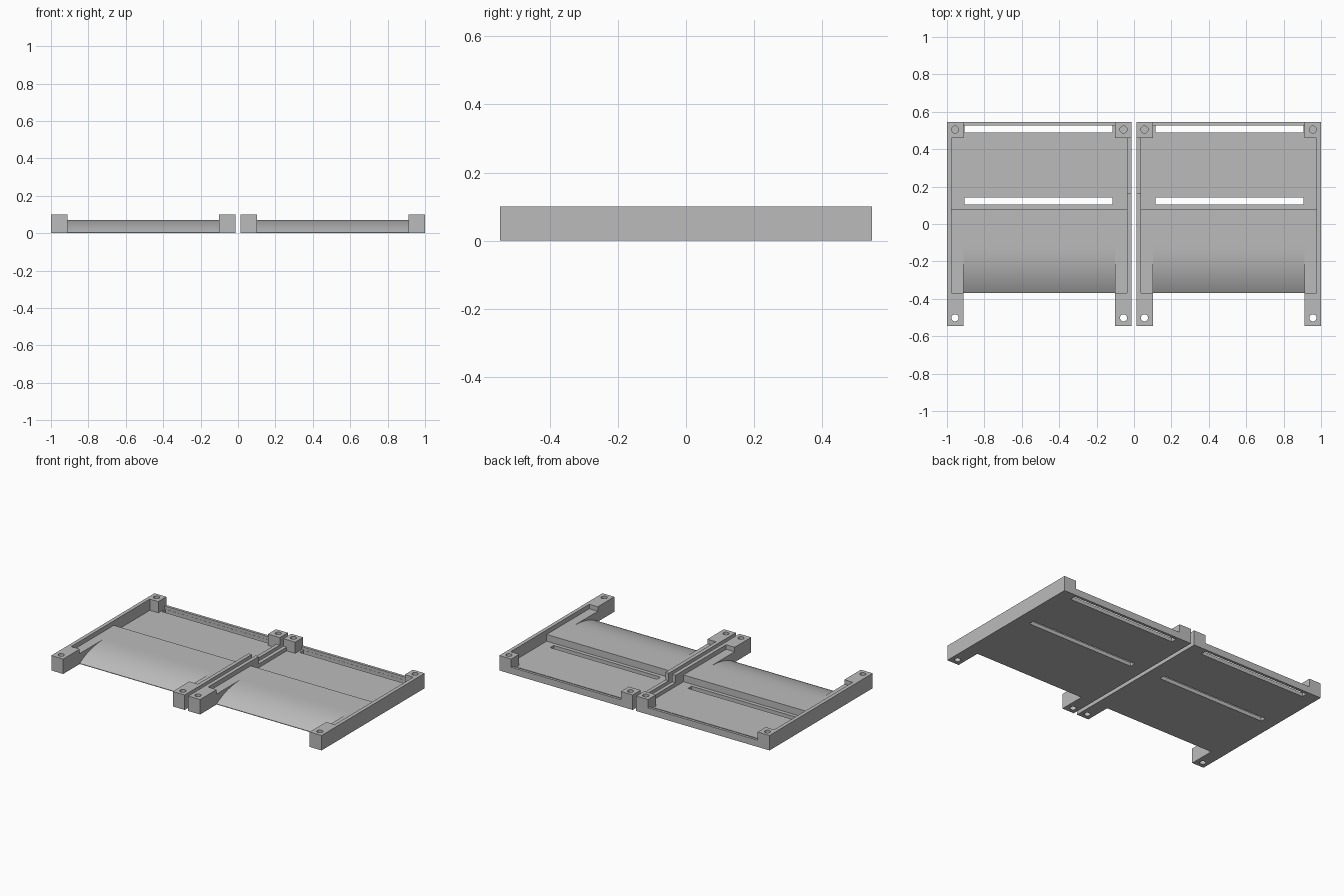
import bpy, bmesh, math

if "Cube" in bpy.data.objects:
    bpy.data.objects.remove(bpy.data.objects["Cube"])

grey = bpy.data.materials.new("plain grey")
grey.diffuse_color = (0.5, 0.5, 0.5, 1)
grey.use_nodes = True
grey.node_tree.nodes["Principled BSDF"].inputs["Base Color"].default_value = grey.diffuse_color


def finish(bm, name):
    bmesh.ops.recalc_face_normals(bm, faces=bm.faces)
    me = bpy.data.meshes.new(name)
    bm.to_mesh(me)
    bm.free()
    me.materials.append(grey)
    ob = bpy.data.objects.new(name, me)
    bpy.context.collection.objects.link(ob)
    return ob


def extrude_x(name, profile, x0, x1):
    """Side profile of (y, z) points swept along x."""
    bm = bmesh.new()
    face = bm.faces.new([bm.verts.new((x0, y, z)) for y, z in profile])
    ext = bmesh.ops.extrude_face_region(bm, geom=[face])
    verts = [g for g in ext["geom"] if isinstance(g, bmesh.types.BMVert)]
    bmesh.ops.translate(bm, verts=verts, vec=(x1 - x0, 0, 0))
    return finish(bm, name)


def box(name, x0, x1, y0, y1, z0, z1):
    return extrude_x(name, [(y0, z0), (y1, z0), (y1, z1), (y0, z1)], x0, x1)


def cylinder(name, x, y, z0, z1, r):
    bm = bmesh.new()
    bmesh.ops.create_cone(bm, cap_ends=True, segments=24, radius1=r, radius2=r, depth=z1 - z0)
    bmesh.ops.translate(bm, verts=bm.verts, vec=(x, y, (z0 + z1) / 2))
    return finish(bm, name)


def select(ob):
    bpy.ops.object.select_all(action='DESELECT')
    ob.select_set(True)
    bpy.context.view_layer.objects.active = ob


def combine(target, other, op):
    select(target)
    m = target.modifiers.new("combine", 'BOOLEAN')
    m.operation, m.object, m.solver = op, other, 'EXACT'
    bpy.ops.object.modifier_apply(modifier=m.name)
    bpy.data.objects.remove(other)


OUT, IN, H = -1.0, -0.013, 0.1      # tray sides and full height
Y0, Y1 = -0.545, 0.545              # front and back
LEG, WALL = 0.088, 0.025            # corner block and rail widths
FRONT, STEP = -0.37, 0.08           # front lip, step down to the recessed floor
TOP, FLOOR, LIP = 0.07, 0.025, 0.045

# Tray bed: rounded front, raised deck, recessed floor and low back lip
curve = [(FRONT, 0.004)]
for i in range(1, 17):
    t = i / 16
    curve.append((FRONT + 0.28 * t ** 1.4, 0.004 + (TOP - 0.004) * (1 - (1 - t ** 1.4) ** 2.6)))
profile = [(FRONT, 0)] + curve + [(STEP, TOP), (STEP, FLOOR), (0.527, FLOOR),
                                  (0.527, LIP), (Y1, LIP), (Y1, 0)]
tray = extrude_x("trays", profile, OUT + 0.01, IN - 0.01)

# Rails: the outer one is full height, the inner one drops towards the back
parts = [box("outer_rail", OUT, OUT + WALL, Y0, Y1, 0, H),
         extrude_x("inner_rail", [(Y0, 0), (Y1, 0), (Y1, 0.05), (0.165, 0.05),
                                  (0.165, H), (Y0, H)], IN - WALL, IN)]
# Front legs, side ledges and back posts
for x0 in (OUT, IN - LEG):
    x1 = x0 + LEG
    parts += [box("front_leg", x0, x1, Y0, FRONT, 0, H),
              box("ledge", x0, x1, FRONT - 0.02, -0.08, 0, TOP),
              box("back_post", x0, x1, 0.46, Y1, 0, H)]
for p in parts:
    combine(tray, p, 'UNION')

# Slots through the floor, holes through the legs, blind holes in the posts
cuts = [box("slot", -0.905, -0.115, y, y + 0.038, -0.1, 0.04) for y in (0.105, 0.488)]
for x in (OUT + 0.043, IN - 0.043):
    cuts += [cylinder("leg_hole", x, -0.502, -0.1, 0.2, 0.019),
             cylinder("post_hole", x, 0.505, 0.03, 0.2, 0.019)]
for c in cuts:
    combine(tray, c, 'DIFFERENCE')

# Second tray is the mirror image
select(tray)
m = tray.modifiers.new("mirror", 'MIRROR')
m.use_mirror_merge = False
bpy.ops.object.modifier_apply(modifier=m.name)
bpy.ops.object.shade_smooth_by_angle(angle=math.radians(30))
